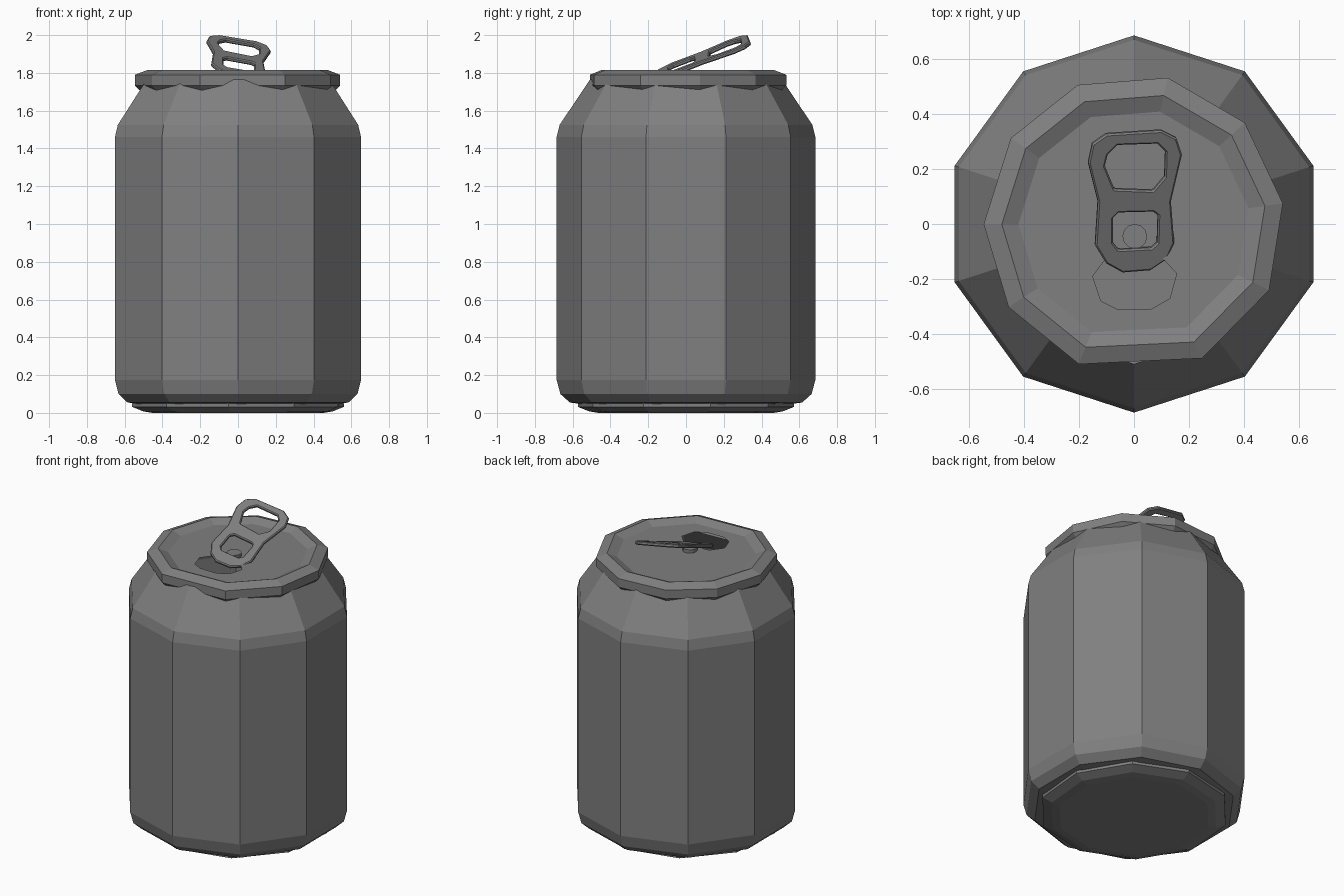
import bpy, bmesh
from math import radians, cos, sin
from mathutils import Vector

if "Cube" in bpy.data.objects:
    bpy.data.objects.remove(bpy.data.objects["Cube"])

# dark grey metal
metal = bpy.data.materials.new("dark_metal")
metal.diffuse_color = (0.214, 0.214, 0.214, 1)
metal.use_nodes = True
metal.node_tree.nodes["Principled BSDF"].inputs["Base Color"].default_value = metal.diffuse_color


def finish(name, bm):
    me = bpy.data.meshes.new(name)
    bm.normal_update()
    bm.to_mesh(me)
    bm.free()
    me.materials.append(metal)
    ob = bpy.data.objects.new(name, me)
    bpy.context.collection.objects.link(ob)
    return ob


def lathe(bm, profile, angles, center=(0, 0)):
    """Faceted rings, profile runs so that the outside faces out."""
    rings = [[bm.verts.new((center[0] + r * cos(radians(a)),
                            center[1] + r * sin(radians(a)), z)) for a in angles]
             for r, z in profile]
    n = len(angles)
    for a, b in zip(rings, rings[1:]):
        for i in range(n):
            j = (i + 1) % n
            bm.faces.new((a[i], a[j], b[j], b[i]))
    return rings


def loop_edges(bm, verts):
    out = []
    for a, b in zip(verts, verts[1:] + verts[:1]):
        out.append(bm.edges.get((a, b)) or bm.edges.new((a, b)))
    return out


def fill_with_holes(bm, loops):
    """Flat plate between an outer loop and its holes, facing up."""
    edges = [e for l in loops for e in loop_edges(bm, l)]
    geom = bmesh.ops.triangle_fill(bm, edges=edges, use_beauty=True,
                                   normal=(0, 0, 1))["geom"]
    faces = [g for g in geom if isinstance(g, bmesh.types.BMFace)]
    for f in faces:
        f.normal_update()
        if f.normal.z < 0:
            f.normal_flip()
    return faces


# can body
bm = bmesh.new()
lathe(bm, [(0.54, 0.045), (0.615, 0.055), (0.665, 0.10), (0.685, 0.175),
           (0.685, 1.46), (0.669, 1.525), (0.508, 1.765)],
      [90 + 36 * i for i in range(10)])
finish("can_body", bm)

# base with stepped underside
bm = bmesh.new()
rings = lathe(bm, [(0.465, 0.0), (0.515, 0.008), (0.575, 0.032),
                   (0.575, 0.05), (0.545, 0.06)], [13 + 36 * i for i in range(10)])
bm.faces.new(rings[0][::-1])
finish("base", bm)

# lid: irregular ten-sided rim, shallow sunken panel, drinking opening
PANEL_Z = 1.79
bm = bmesh.new()
rings = lathe(bm, [(0.48, 1.705), (0.52, 1.708), (0.546, 1.733), (0.546, 1.79),
                   (0.48, 1.815), (0.42, PANEL_Z)],
              [-63, -26, 8, 42.5, 77, 112, 145, 180, 213.5, 248.5], (0, -0.001))
mouth = [(-0.15, -0.19), (-0.12, -0.28), (-0.06, -0.31), (0.06, -0.31),
         (0.13, -0.27), (0.155, -0.18), (0.09, -0.11), (-0.09, -0.11)]
fill_with_holes(bm, [rings[-1], [bm.verts.new((x, y, PANEL_Z)) for x, y in mouth]])
finish("lid", bm)

# rivet under the tab
bm = bmesh.new()
rings = lathe(bm, [(0.045, PANEL_Z), (0.045, 1.812)],
              [30 * i for i in range(12)], (0.003, -0.045))
bm.faces.new(rings[-1])
finish("rivet", bm)

# lifted pull tab with finger hole and rivet hole
outline = [(-0.10, 0.325), (0.10, 0.338), (0.155, 0.31), (0.175, 0.25),
           (0.135, 0.08), (0.147, -0.07), (0.12, -0.13), (0.06, -0.17),
           (-0.04, -0.178), (-0.10, -0.145), (-0.14, -0.08), (-0.13, 0.08),
           (-0.165, 0.22), (-0.15, 0.29)]
finger = [(-0.105, 0.21), (-0.095, 0.25), (-0.06, 0.285), (0.085, 0.29),
          (0.115, 0.26), (0.112, 0.17), (0.07, 0.12), (-0.07, 0.125)]
window = [(-0.075, -0.07), (-0.055, -0.095), (0.065, -0.088), (0.085, -0.07),
          (0.088, 0.03), (0.07, 0.043), (-0.055, 0.04), (-0.075, 0.02)]
bm = bmesh.new()
loops = [[bm.verts.new((x, y, 1.858 + 0.385 * y - 0.19 * x)) for x, y in pts]
         for pts in (outline, finger, window)]
top = fill_with_holes(bm, loops)
down = Vector((0.19, -0.385, 1)).normalized() * -0.023
low = bmesh.ops.extrude_face_region(bm, geom=top, use_keep_orig=True)["geom"]
bmesh.ops.translate(bm, vec=down, verts=[g for g in low if isinstance(g, bmesh.types.BMVert)])
bmesh.ops.recalc_face_normals(bm, faces=bm.faces)
tab = finish("pull_tab", bm)
bev = tab.modifiers.new("edge", "BEVEL")
bev.width = 0.006
bev.segments = 1
bev.limit_method = 'ANGLE'
bev.angle_limit = radians(50)
